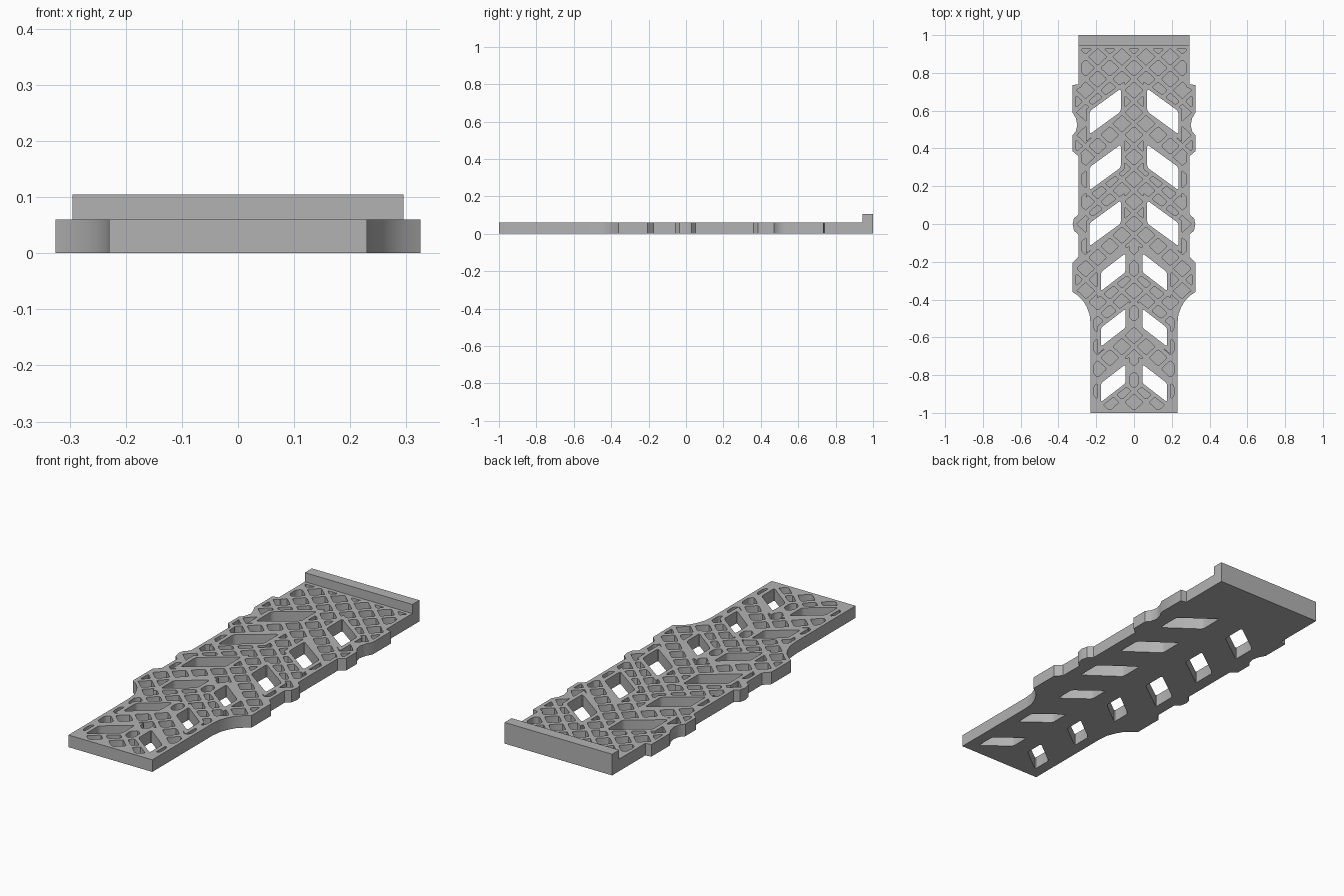
import bpy, bmesh, math
from mathutils import Vector

if "Cube" in bpy.data.objects:
    bpy.data.objects.remove(bpy.data.objects["Cube"], do_unlink=True)

THICK, FLOOR, LIP_TOP = 0.06, 0.022, 0.105
PITCH_X, PITCH_Y, BAR = 0.128, 0.118, 0.022

grey = bpy.data.materials.new("plain grey")
grey.use_nodes = True
grey.diffuse_color = (0.45, 0.45, 0.45, 1)
grey.node_tree.nodes["Principled BSDF"].inputs["Base Color"].default_value = (0.45, 0.45, 0.45, 1)


def round_corners(bm, verts, radius, segments):
    """Bevel the sharp vertical edges of a prism."""
    edges = {e for v in verts for e in v.link_edges
             if abs(e.verts[0].co.z - e.verts[1].co.z) > 0.01
             and e.calc_face_angle(0) > 0.3}
    if edges:
        bmesh.ops.bevel(bm, geom=list(edges), offset=radius, segments=segments,
                        profile=0.5, affect='EDGES', clamp_overlap=True)


def add_prism(bm, points, z0, z1, radius=0, segments=3):
    low = [bm.verts.new((x, y, z0)) for x, y in points]
    face = bm.faces.new(low)
    top = bmesh.ops.extrude_face_region(bm, geom=[face])["geom"]
    high = [v for v in top if isinstance(v, bmesh.types.BMVert)]
    bmesh.ops.translate(bm, verts=high, vec=(0, 0, z1 - z0))
    if radius:
        round_corners(bm, low, radius, segments)


def make_object(name, bm):
    bmesh.ops.recalc_face_normals(bm, faces=bm.faces)
    mesh = bpy.data.meshes.new(name)
    bm.to_mesh(mesh)
    bm.free()
    mesh.materials.append(grey)
    ob = bpy.data.objects.new(name, mesh)
    bpy.context.collection.objects.link(ob)
    return ob


def prisms(name, outlines, z0, z1, radius=0, segments=3):
    bm = bmesh.new()
    for points in outlines:
        add_prism(bm, points, z0, z1, radius, segments)
    return make_object(name, bm)


def combine(ob, other, operation, keep=False):
    mod = ob.modifiers.new(operation.lower(), 'BOOLEAN')
    mod.operation, mod.solver, mod.object = operation, 'EXACT', other
    bpy.context.view_layer.objects.active = ob
    bpy.ops.object.modifier_apply(modifier=mod.name)
    if not keep:
        bpy.data.objects.remove(other, do_unlink=True)


def inset(points, d):
    """Mitred inset of a counter-clockwise outline."""
    out = []
    pts = [Vector(p) for p in points]
    for i, p in enumerate(pts):
        a = (p - pts[i - 1]).normalized()
        b = (pts[(i + 1) % len(pts)] - p).normalized()
        n = Vector((-a.y - b.y, a.x + b.x)).normalized()
        out.append(p + n * d / max(0.4, n.dot(Vector((-a.y, a.x)))))
    return out


# Outline of the right-hand edge, front to back, then mirrored
edge = [(0.23, -1), (0.23, -0.53), (0.235, -0.48), (0.25, -0.44), (0.27, -0.405),
        (0.298, -0.378), (0.325, -0.36), (0.325, -0.205), (0.295, -0.175),
        (0.295, -0.055), (0.318, -0.035), (0.325, 0), (0.318, 0.03), (0.295, 0.05),
        (0.295, 0.36), (0.325, 0.385), (0.325, 0.47), (0.308, 0.49), (0.3, 0.525),
        (0.308, 0.56), (0.325, 0.59), (0.325, 0.735), (0.295, 0.74), (0.295, 1)]


def mirrored(half):
    return half + [(-x, y) for x, y in reversed(half)]


outline = mirrored(edge)


# Slanted slots: inner x, outer x, lowest y, side height, rise
def slots(grow):
    shapes = []
    for i in range(6):
        x0, x1, side, rise = (0.07, 0.235, 0.122, 0.12) if i < 3 else (0.045, 0.175, 0.1, 0.1)
        low = (0.475 - 0.296 * i) if i < 3 else (-0.355 - 0.294 * (i - 3))
        half = [(x1, low), (x1, low + side), (x0, low + side + rise), (x0, low + rise)]
        for s in (1, -1):
            pts = [(s * x, y) for x, y in half]
            shapes.append(inset(pts if s == 1 else pts[::-1], -grow))
    return shapes


# Lattice pockets: diamonds limited to the area inside the rims
diamonds = []
hx, hy = PITCH_X / 2, PITCH_Y / 2
shrink = 1 - BAR / (2 * hx * hy / math.hypot(hx, hy))
for row in range(-18, 19):
    for col in range(-6, 7):
        if (row + col) % 2 == 0:
            x, y = col * hx, row * hy
            diamonds.append([(x + hx * shrink, y), (x, y + hy * shrink),
                             (x - hx * shrink, y), (x, y - hy * shrink)])
pockets = prisms("pocket_cutter", diamonds, FLOOR, THICK + 0.02)

inner = [(x, min(y, 0.945)) for x, y in edge]
area = prisms("pocket_area", [inset(mirrored(inner), 0.018)], FLOOR - 0.05, THICK + 0.05)
combine(area, prisms("slot_rims", slots(0.02), -0.1, 0.2), 'DIFFERENCE')
combine(pockets, area, 'INTERSECT')

# Drop slivers and round the pocket corners
bm = bmesh.new()
bm.from_mesh(pockets.data)
bmesh.ops.remove_doubles(bm, verts=bm.verts, dist=0.0005)
bmesh.ops.dissolve_limit(bm, angle_limit=0.05, verts=bm.verts, edges=bm.edges)
left, islands = set(bm.verts), []
while left:
    stack, island = [left.pop()], []
    while stack:
        v = stack.pop()
        island.append(v)
        for e in v.link_edges:
            w = e.other_vert(v)
            if w in left:
                left.remove(w)
                stack.append(w)
    islands.append(island)
for island in islands:
    faces = {f for v in island for f in v.link_faces}
    floor_area = sum(f.calc_area() for f in faces if abs(f.normal.z) > 0.9) / 2
    if floor_area < 0.0006:
        bmesh.ops.delete(bm, geom=island, context='VERTS')
    else:
        sides = [e.calc_length() for f in faces for e in f.edges
                 if abs(e.verts[0].co.z - e.verts[1].co.z) < 0.01]
        round_corners(bm, island, min(0.009, 0.4 * min(sides)), 2)
bm.to_mesh(pockets.data)
bm.free()

# Plate with raised end lip, pockets and through slots
plate = prisms("lattice_plate", [outline], 0, THICK)
lip = [(0.295, 0.945), (0.295, 1), (-0.295, 1), (-0.295, 0.945)]
combine(plate, prisms("end_lip", [lip], 0, LIP_TOP), 'UNION')
combine(plate, pockets, 'DIFFERENCE')
combine(plate, prisms("slot_cutter", slots(0), -0.1, 0.2, 0.012), 'DIFFERENCE')

# Smooth the curved walls and keep the corners crisp
bpy.ops.object.select_all(action='DESELECT')
plate.select_set(True)
bpy.context.view_layer.objects.active = plate
bpy.ops.object.shade_smooth_by_angle(angle=math.radians(30))
